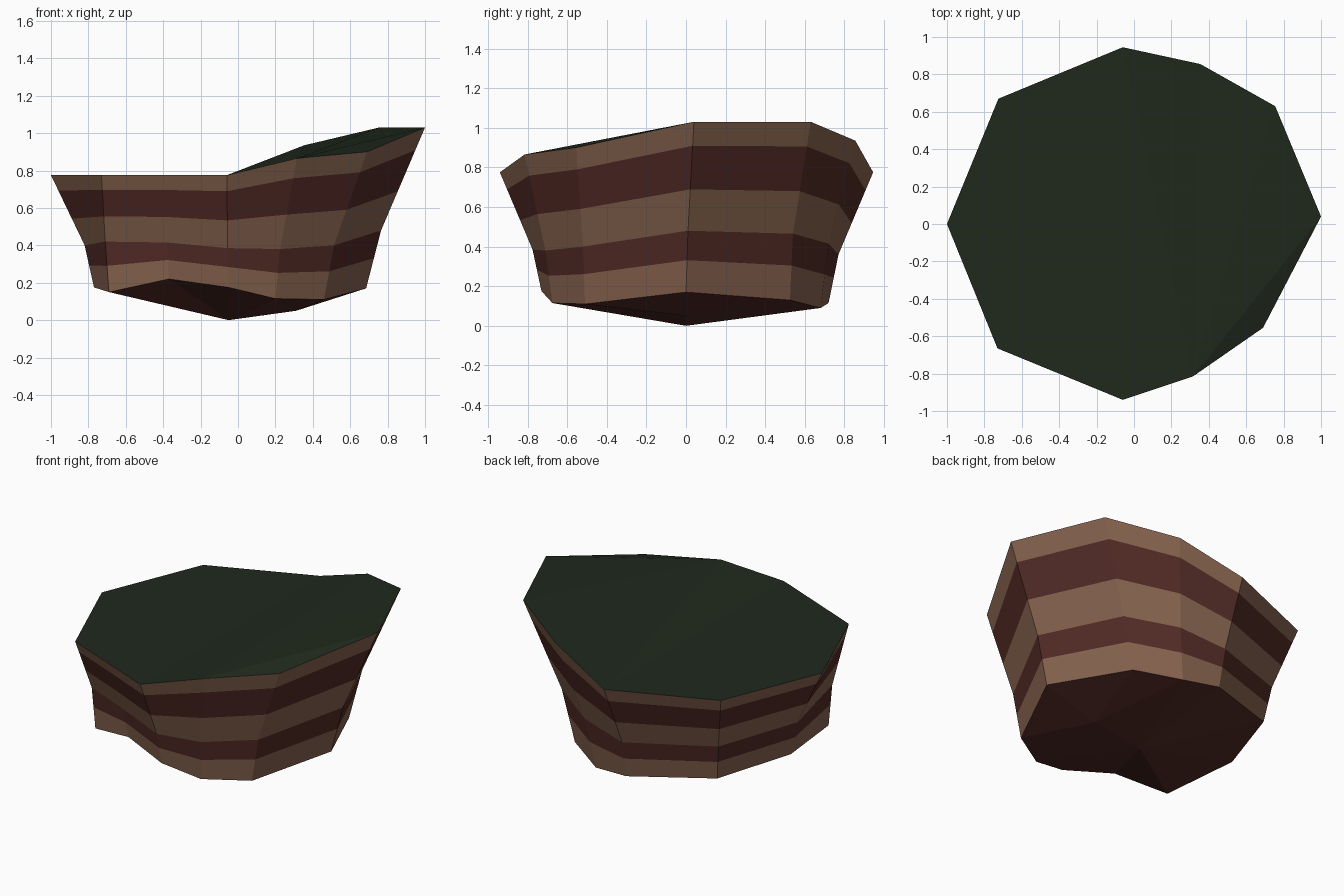
import bpy
from mathutils import Vector

if "Cube" in bpy.data.objects:
    bpy.data.objects.remove(bpy.data.objects["Cube"])


def material(name, rgb):
    m = bpy.data.materials.new(name)
    m.diffuse_color = (*rgb, 1)
    m.use_nodes = True
    m.node_tree.nodes["Principled BSDF"].inputs["Base Color"].default_value = m.diffuse_color
    return m


def add_object(name, verts, faces, mats, slots=None):
    me = bpy.data.meshes.new(name)
    me.from_pydata(verts, [], faces)
    for m in mats:
        me.materials.append(m)
    for i, p in enumerate(me.polygons):
        p.material_index = slots[i] if slots else 0
    me.update()
    ob = bpy.data.objects.new(name, me)
    bpy.context.collection.objects.link(ob)
    return ob


light = material("light_strata", (0.24, 0.125, 0.078))
dark = material("dark_strata", (0.085, 0.024, 0.019))
grass = material("grass", (0.014, 0.022, 0.012))

# Irregular outlines, counter-clockwise from the left: rim, waist, foot
rim = [(-1, 0, .775), (-.73, -.665, .775), (-.395, -.8025, .775), (-.06, -.94, .775),
       (.315, -.815, .865), (.69, -.555, .90), (1, .04, 1.03), (.755, .63, 1.03),
       (.355, .855, .935), (-.06, .945, .775), (-.725, .67, .775)]
waist = [(-.82, 0, .40), (-.71, -.52, .42), (-.38, -.655, .415), (-.055, -.775, .385),
         (.225, -.71, .38), (.513, -.52, .40), (.765, .01, .48), (.534, .54, .465),
         (.24, .72, .415), (-.07, .77, .36), (-.622, .549, .395)]
foot = [(-.77, 0, .175), (-.69, -.51, .15), (-.37, -.62, .22), (-.05, -.73, .175),
        (.2, -.675, .115), (.46, -.51, .11), (.685, 0, .17), (.448, .525, .13),
        (.186, .68, .09), (-.065, .72, .115), (-.588, .512, .16)]
n = len(rim)


def blend(a, b, t):
    return [Vector(p).lerp(Vector(q), t) for p, q in zip(a, b)]


# Wall: alternating rock bands between the outlines
rings = [rim, blend(rim, waist, .22), blend(rim, waist, .62), waist,
         blend(waist, foot, .48), foot]
verts = [v for ring in rings for v in ring]
faces, slots = [], []
for r in range(5):
    for i in range(n):
        j = (i + 1) % n
        faces.append((r * n + i, (r + 1) * n + i, (r + 1) * n + j, r * n + j))
        slots.append(r % 2)
add_object("rock_wall", verts, faces, [light, dark], slots)

# Grass top: level on the left, creased slope rising to the right
add_object("grass_top", rim,
           [(0, 1, 2, 3, 9, 10), (3, 4, 9), (4, 8, 9), (4, 7, 8), (4, 6, 7), (4, 5, 6)],
           [grass])

# Underside: faceted hull running down to a low ridge
P, Q = n, n + 1
centre = {i: Q if 4 <= i <= 7 else P for i in range(n)}
under = [((i + 1) % n, i, centre[i]) for i in range(n)] + [(4, P, Q), (8, Q, P)]
add_object("rock_underside", foot + [(-.05, 0, 0), (.31, 0, .05)], under, [dark])
